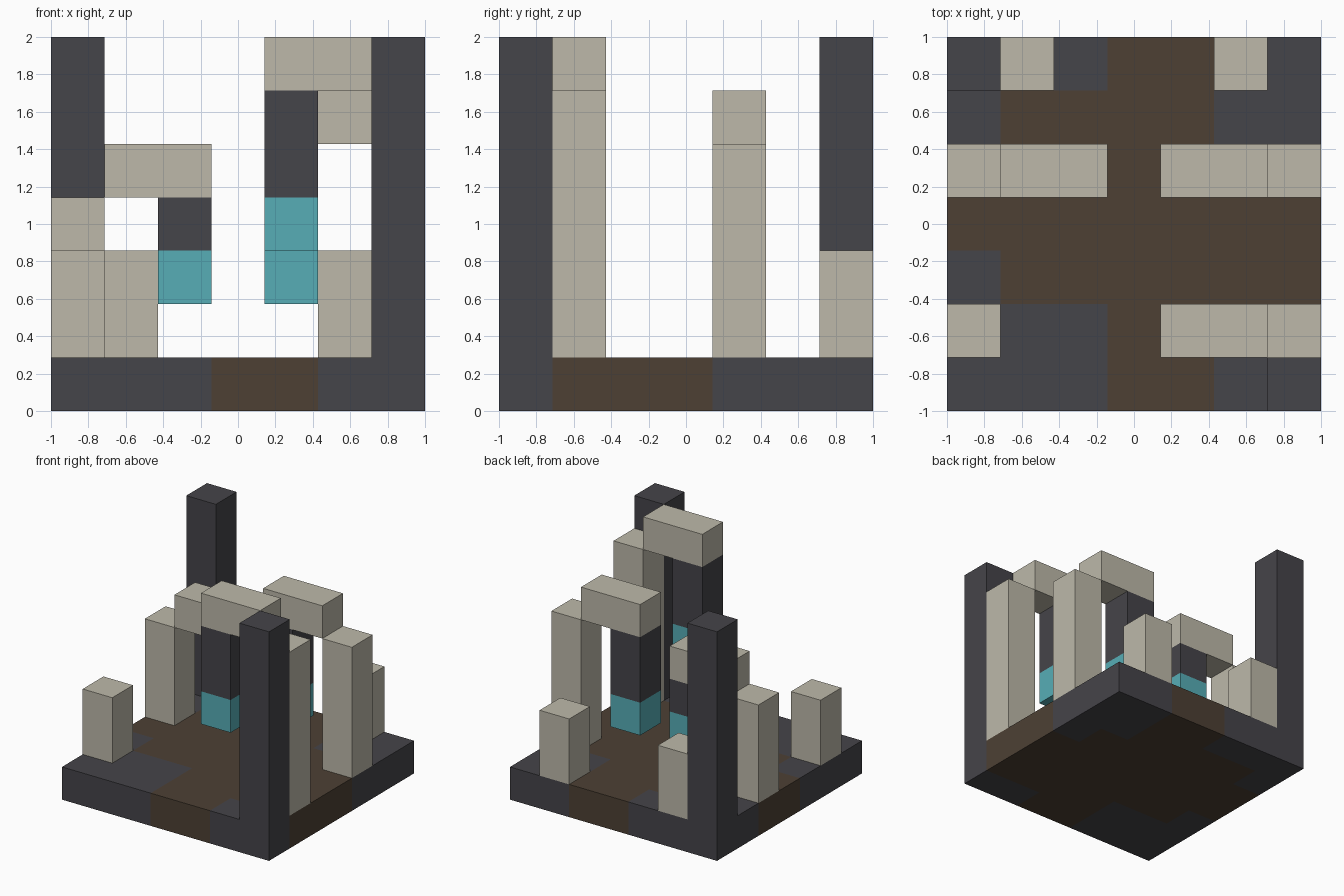
import bpy
import bmesh
from mathutils import Vector

default = bpy.data.objects.get("Cube")
if default:
    bpy.data.objects.remove(default, do_unlink=True)

N = 7            # cells along each side
CELL = 2 / N


def material(name, rgb):
    mat = bpy.data.materials.new(name)
    mat.use_nodes = True
    mat.diffuse_color = (*rgb, 1)
    mat.node_tree.nodes["Principled BSDF"].inputs["Base Color"].default_value = (*rgb, 1)
    return mat


STONE = material("dark_stone", (0.060, 0.058, 0.067))
EARTH = material("brown_earth", (0.074, 0.051, 0.034))
BONE = material("pale_bone", (0.51, 0.485, 0.40))
GLOW = material("teal_crystal", (0.095, 0.423, 0.468))


def block_mesh(lo, hi):
    """Box between two corners given in cell units."""
    bm = bmesh.new()
    bmesh.ops.create_cube(bm, size=1)
    for v in bm.verts:
        for a in range(3):
            cell = lo[a] if v.co[a] < 0 else hi[a]
            v.co[a] = cell * CELL - (1 if a < 2 else 0)
    return bm


def finish(bm, name, mats):
    mesh = bpy.data.meshes.new(name)
    bm.to_mesh(mesh)
    bm.free()
    for mat in mats:
        mesh.materials.append(mat)
    obj = bpy.data.objects.new(name, mesh)
    bpy.context.collection.objects.link(obj)
    return obj


def block(name, mat, lo, hi):
    return finish(block_mesh(lo, hi), name, [mat])


# Ground slab: rows run from back to front, B = brown earth, D = dark stone
GROUND = ["DDDBBDD",
          "DBBBBDD",
          "BBBBBBD",
          "BBBBBBB",
          "DBBBBBB",
          "DDDBBBB",
          "DDDBBDD"]
slab = block_mesh((0, 0, 0), (N, N, 1))
for axis in (Vector((1, 0, 0)), Vector((0, 1, 0))):
    for i in range(1, N):
        bmesh.ops.bisect_plane(slab, geom=slab.verts[:] + slab.edges[:] + slab.faces[:],
                               plane_co=axis * (i * CELL - 1), plane_no=axis)
slab.normal_update()
for face in slab.faces:
    inside = face.calc_center_median() - face.normal * CELL / 2
    col = int((inside.x + 1) / CELL)
    row = int((inside.y + 1) / CELL)
    face.material_index = 1 if GROUND[N - 1 - row][col] == "B" else 0
finish(slab, "ground_slab", [STONE, EARTH])

# Tall dark corner pillars
block("front_left_pillar", STONE, (6, 0, 1), (7, 1, 7))
block("back_right_pillar", STONE, (0, 6, 1), (1, 7, 7))

# Short pale stumps
for name, x, y in (("front_right_stump", 0, 1),
                   ("back_right_stump", 1, 6),
                   ("back_left_stump", 5, 6)):
    block(name, BONE, (x, y, 1), (x + 1, y + 1, 3))


# Lamp posts: post, overhanging arm, hanging stem, glowing lamp
def lamp_post(name, post_x, arm_x, hang_x, y, top, stem):
    block(name + "_post", BONE, (post_x, y, 1), (post_x + 1, y + 1, top))
    block(name + "_arm", BONE, (arm_x, y, top), (arm_x + 2, y + 1, top + 1))
    block(name + "_stem", STONE, (hang_x, y, top - stem), (hang_x + 1, y + 1, top))
    block(name + "_lamp", GLOW, (hang_x, y, top - stem - 1), (hang_x + 1, y + 1, top - stem))


lamp_post("front_left", 6, 4, 4, 1, 6, 2)
lamp_post("back_left", 6, 4, 4, 4, 5, 2)
lamp_post("back_right", 0, 1, 2, 4, 4, 1)
